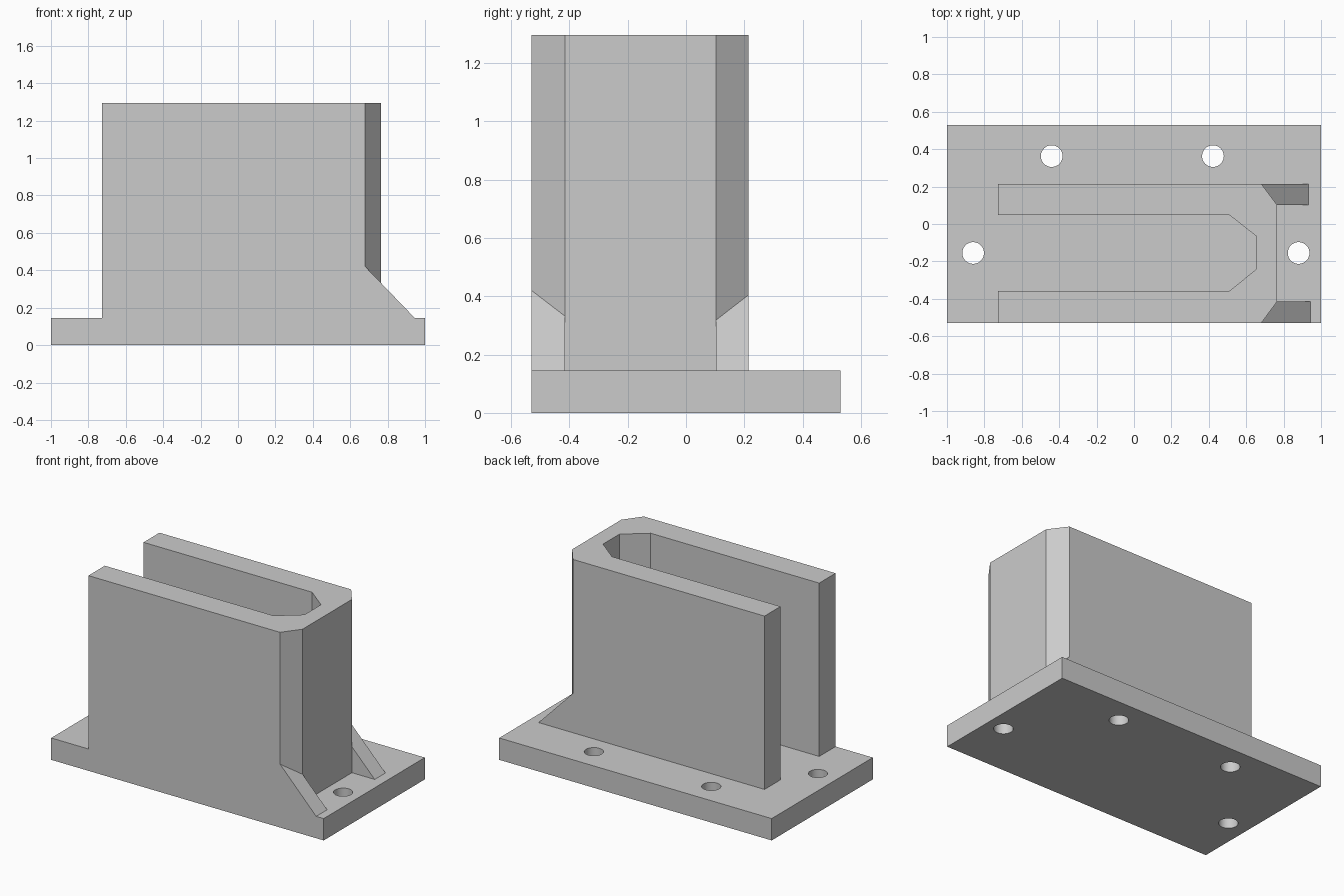
import bpy
import bmesh
from mathutils import Vector

default = bpy.data.objects.get("Cube")
if default:
    bpy.data.objects.remove(default, do_unlink=True)

BASE_TOP, WALL_TOP = 0.145, 1.295
FRONT, BACK = -0.53, 0.215      # outer faces of the U-shaped wall

grey = bpy.data.materials.new("plain grey")
grey.use_nodes = True
colour = (0.6, 0.6, 0.6, 1)
grey.diffuse_color = colour
grey.node_tree.nodes["Principled BSDF"].inputs["Base Color"].default_value = colour


def finish(name, bm):
    bmesh.ops.recalc_face_normals(bm, faces=bm.faces)
    mesh = bpy.data.meshes.new(name)
    bm.to_mesh(mesh)
    bm.free()
    mesh.materials.append(grey)
    obj = bpy.data.objects.new(name, mesh)
    bpy.context.collection.objects.link(obj)
    return obj


def prism(name, outline, direction):
    """Extrude a closed outline of 3D points along a vector."""
    bm = bmesh.new()
    face = bm.faces.new([bm.verts.new(p) for p in outline])
    grown = bmesh.ops.extrude_face_region(bm, geom=[face], use_keep_orig=True)
    verts = [g for g in grown["geom"] if isinstance(g, bmesh.types.BMVert)]
    bmesh.ops.translate(bm, verts=verts, vec=Vector(direction))
    return finish(name, bm)


# Base plate
base = prism("base_plate",
             [(-1, FRONT, 0), (1, FRONT, 0), (1, -FRONT, 0), (-1, -FRONT, 0)],
             (0, 0, BASE_TOP))

# Screw holes drilled through the plate
bm = bmesh.new()
for x, y in [(-0.86, -0.155), (0.88, -0.155), (-0.44, 0.363), (0.422, 0.363)]:
    made = bmesh.ops.create_cone(bm, cap_ends=True, segments=48,
                                 radius1=0.058, radius2=0.058, depth=0.5)
    bmesh.ops.translate(bm, verts=made["verts"], vec=(x, y, 0.07))
cutter = finish("hole_cutter", bm)
cutter.hide_render = True
drill = base.modifiers.new("screw_holes", 'BOOLEAN')
drill.operation = 'DIFFERENCE'
drill.solver = 'EXACT'
drill.object = cutter
bpy.ops.object.select_all(action='DESELECT')
base.select_set(True)
bpy.context.view_layer.objects.active = base
bpy.ops.object.modifier_apply(modifier=drill.name)
bpy.data.objects.remove(cutter, do_unlink=True)
bpy.ops.object.shade_smooth_by_angle()

# U-shaped wall, open on the right, with chamfered corners at the closed end
plan = [(-0.727, FRONT), (0.68, FRONT), (0.765, -0.415), (0.765, 0.102),
        (0.68, BACK), (-0.727, BACK), (-0.727, 0.048), (0.51, 0.048),
        (0.656, -0.067), (0.656, -0.24), (0.51, -0.358), (-0.727, -0.358)]
prism("channel_wall", [(x, y, BASE_TOP) for x, y in plan],
      (0, 0, WALL_TOP - BASE_TOP))

# Sloping gussets under the two chamfers
for name, y, depth, toe, top in [("front_gusset", FRONT, 0.115, 0.945, 0.42),
                                 ("back_gusset", BACK, -0.113, 0.932, 0.405)]:
    prism(name, [(0.68, y, BASE_TOP), (toe, y, BASE_TOP), (0.68, y, top)],
          (0, depth, 0))
